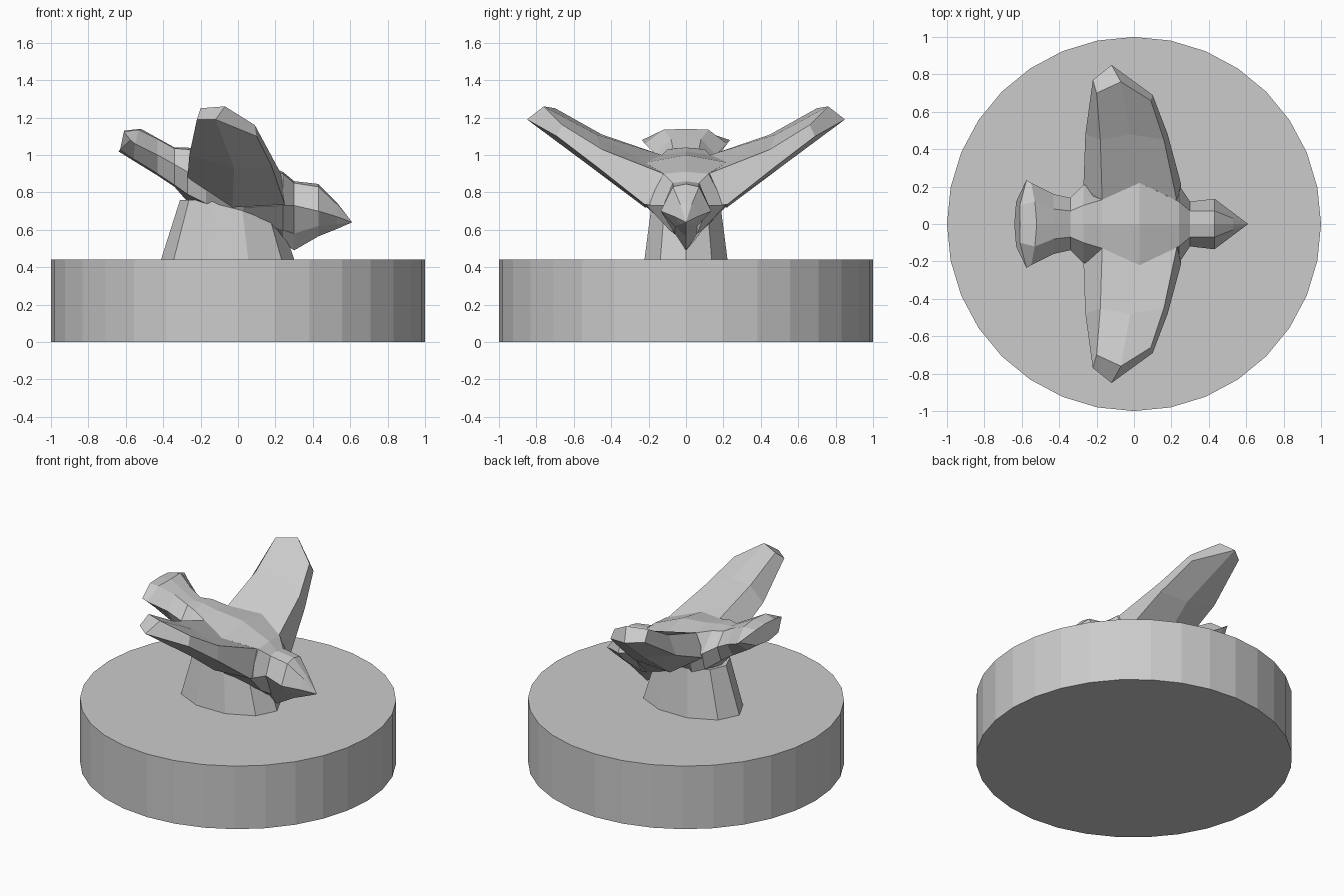
import bpy, bmesh, math

if "Cube" in bpy.data.objects:
    bpy.data.objects.remove(bpy.data.objects["Cube"])

grey = bpy.data.materials.new("stone grey")
grey.diffuse_color = (0.6, 0.6, 0.6, 1)
grey.use_nodes = True
grey.node_tree.nodes["Principled BSDF"].inputs["Base Color"].default_value = grey.diffuse_color


def make_object(name, bm):
    bmesh.ops.recalc_face_normals(bm, faces=bm.faces)
    mesh = bpy.data.meshes.new(name)
    bm.to_mesh(mesh)
    bm.free()
    mesh.materials.append(grey)
    obj = bpy.data.objects.new(name, mesh)
    bpy.context.collection.objects.link(obj)
    return obj


def loft(bm, rings):
    """Bridge equal closed rings of points; returns the vertex rings."""
    vr = [[bm.verts.new(p) for p in r] for r in rings]
    for a, b in zip(vr, vr[1:]):
        n = len(a)
        for i in range(n):
            bm.faces.new((a[i], a[(i + 1) % n], b[(i + 1) % n], b[i]))
    return vr


def circle(rx, ry, cx, z, n):
    return [(cx + rx * math.cos(2 * math.pi * i / n),
             ry * math.sin(2 * math.pi * i / n), z) for i in range(n)]


# Round plinth
bm = bmesh.new()
r = loft(bm, [circle(1, 1, 0, 0, 32), circle(1, 1, 0, 0.44, 32)])
bm.faces.new(r[0])
bm.faces.new(r[1])
make_object("plinth", bm)

# Tapered support between plinth and bird
bm = bmesh.new()
r = loft(bm, [circle(0.36, 0.235, -0.055, 0.43, 10),
              circle(0.25, 0.19, -0.06, 0.76, 10)])
bm.faces.new(r[0])
bm.faces.new(r[1])
make_object("support", bm)

# Body, tail and head: half sections listed top, shoulder, side, low, bottom
def section(x, top, shoulder, side, low, bottom):
    return [(x, 0, top), (x, *shoulder), (x, *side), (x, *low), (x, 0, bottom)]

halves = [
    [(-.61, 0, 1.13), (-.61, .10, 1.125), (-.575, .235, 1.08), (-.63, .12, 1.03), (-.64, 0, 1.02)],
    [(-.52, 0, 1.14), (-.53, .12, 1.135), (-.55, .22, 1.06), (-.56, .12, .98), (-.56, 0, .97)],
    section(-.43, 1.09, (.08, 1.085), (.16, 1.00), (.10, .90), .89),
    section(-.34, 1.04, (.07, 1.035), (.14, .95), (.10, .84), .83),
    section(-.27, 1.04, (.10, 1.03), (.21, .91), (.18, .79), .75),
    section(-.17, 1.02, (.13, 1.00), (.20, .83), (.17, .74), .70),
    section(.03, 1.00, (.22, .96), (.21, .72), (.14, .66), .62),
    section(.24, .91, (.12, .90), (.21, .73), (.09, .60), .53),
    section(.30, .86, (.07, .85), (.12, .73), (.06, .58), .49),
    section(.43, .845, (.07, .83), (.135, .70), (.06, .62), .565),
    section(.53, .745, (.03, .735), (.06, .67), (.03, .63), .605),
]
rings = [h + [(x, -y, z) for x, y, z in h[3:0:-1]] for h in halves]
bm = bmesh.new()
r = loft(bm, rings)
bm.faces.new(r[0])
tip = bm.verts.new((.61, 0, .64))
for i in range(8):
    bm.faces.new((r[-1][i], r[-1][(i + 1) % 8], tip))
make_object("bird_body", bm)

# Raised wings: root, middle and tip sections, inner end sunk into the body
wing = [
    [(-.17, .05, .96), (.03, .05, .94), (.23, .05, .86), (.25, .10, .73), (-.03, .10, .74), (-.24, .10, .86)],
    [(-.17, .13, 1.00), (.03, .22, .96), (.23, .12, .90), (.25, .22, .735), (-.03, .22, .72), (-.27, .20, .88)],
    [(-.18, .45, 1.11), (-.02, .48, 1.11), (.16, .45, 1.03), (.18, .48, .94), (-.02, .50, .93), (-.26, .48, 1.00)],
    [(-.20, .70, 1.25), (-.07, .76, 1.26), (.09, .66, 1.16), (.10, .69, 1.10), (-.12, .85, 1.19), (-.22, .77, 1.19)],
]
for side, label in ((1, "left"), (-1, "right")):
    bm = bmesh.new()
    r = loft(bm, [[(x, side * y, z) for x, y, z in s] for s in wing])
    bm.faces.new(r[0])
    t = r[-1]
    bm.faces.new((t[0], t[1], t[4], t[5]))
    bm.faces.new((t[1], t[2], t[3], t[4]))
    make_object(label + "_wing", bm)
